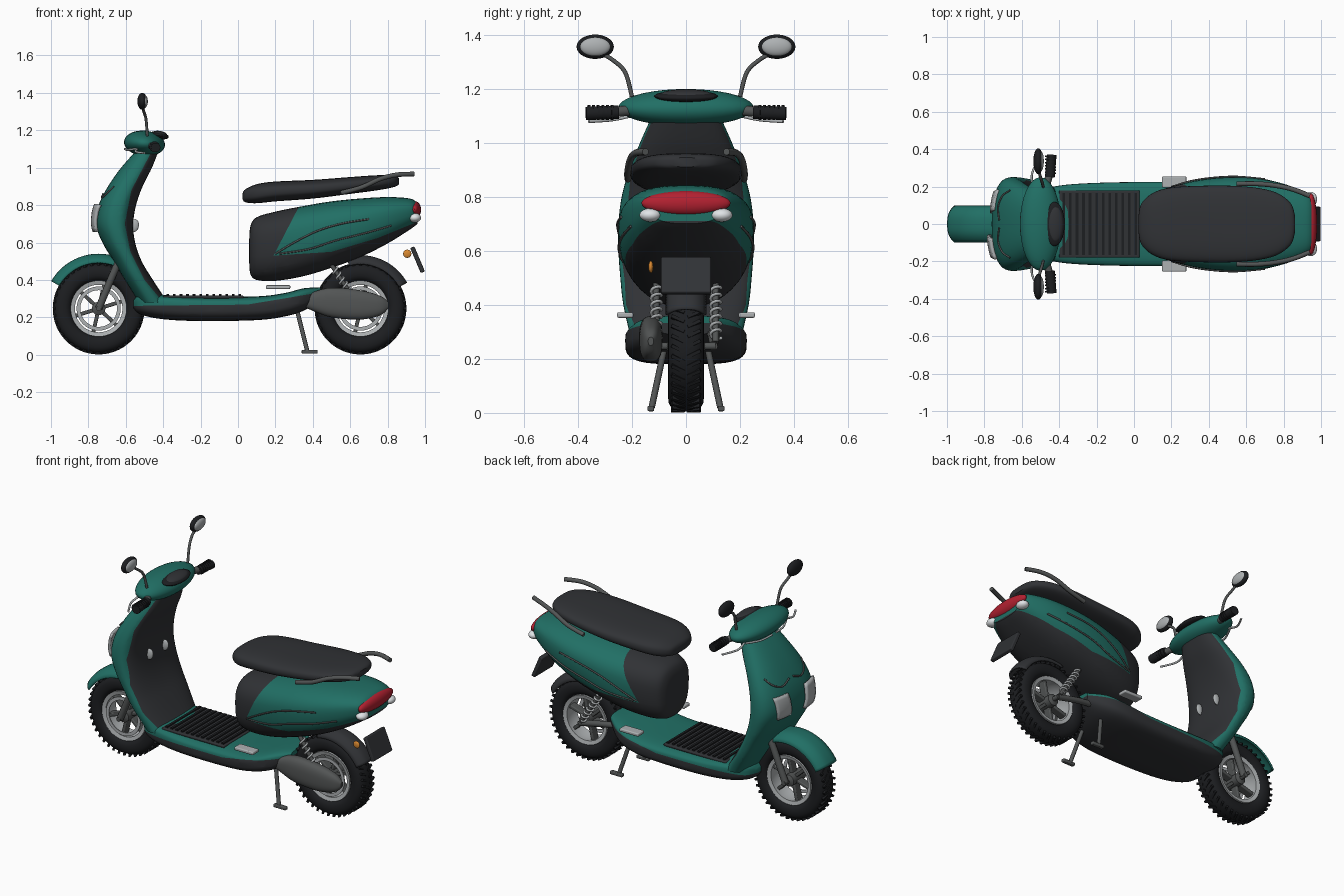
import bpy, bmesh
from math import sin, cos, pi, radians, copysign
from mathutils import Matrix, Vector

if "Cube" in bpy.data.objects:
    bpy.data.objects.remove(bpy.data.objects["Cube"])

def material(name, *rgb):
    m = bpy.data.materials.new(name)
    m.diffuse_color = (*rgb, 1)
    m.use_nodes = True
    m.node_tree.nodes["Principled BSDF"].inputs["Base Color"].default_value = m.diffuse_color
    return m

GREEN = material("green", 0.015, 0.16, 0.13)
DARK = material("dark_plastic", 0.03, 0.032, 0.036)
BLACK = material("rubber", 0.012, 0.013, 0.015)
STEEL = material("dark_steel", 0.085, 0.09, 0.09)
SILVER = material("silver", 0.42, 0.44, 0.45)
RED = material("red", 0.45, 0.015, 0.03)
ORANGE = material("orange", 0.7, 0.25, 0.03)
WHITE = material("white", 0.75, 0.78, 0.8)

def finish(name, bm, *mats):
    bmesh.ops.recalc_face_normals(bm, faces=bm.faces)
    me = bpy.data.meshes.new(name)
    bm.to_mesh(me)
    bm.free()
    o = bpy.data.objects.new(name, me)
    bpy.context.collection.objects.link(o)
    for m in mats:
        me.materials.append(m)
    return o

def spline(rows, n=5):
    """Catmull-Rom interpolation of rows of numbers."""
    rows = [Vector(r) for r in rows]
    out = []
    for i in range(len(rows) - 1):
        a, b, c, d = (rows[max(i - 1, 0)], rows[i], rows[i + 1], rows[min(i + 2, len(rows) - 1)])
        for k in range(n):
            t = k / n
            out.append(b + (c - a) * (t / 2) + (2 * a - 5 * b + 4 * c - d) * (t * t / 2)
                       + (3 * b - a - 3 * c + d) * (t ** 3 / 2))
    return out + [rows[-1]]

def super_ring(n, e):
    f = lambda v: copysign(abs(v) ** (2 / e), v)
    return [(f(cos(2 * pi * k / n)), f(sin(2 * pi * k / n))) for k in range(n)]

def skin(name, rows, mats, wrap_u=False, wrap_v=True, caps=False, region=(), solid=0):
    """Skin rows of points; faces left of the xz polyline 'region' get the second material."""
    bm = bmesh.new()
    vs = [[bm.verts.new(p) for p in r] for r in rows]
    nu, nv = len(vs), len(vs[0])
    for i in range(nu if wrap_u else nu - 1):
        for j in range(nv if wrap_v else nv - 1):
            i2, j2 = (i + 1) % nu, (j + 1) % nv
            bm.faces.new((vs[i][j], vs[i2][j], vs[i2][j2], vs[i][j2]))
    if caps:
        bm.faces.new(vs[0])
        bm.faces.new(vs[-1])
    planes = [(Vector((a[0], 0, a[1])), Vector((a[1] - b[1], 0, b[0] - a[0])))
              for a, b in zip(region, region[1:])]
    for co, no in planes:
        bmesh.ops.bisect_plane(bm, geom=bm.verts[:] + bm.edges[:] + bm.faces[:], dist=1e-5, plane_co=co, plane_no=no)
    if planes:
        for f in bm.faces:
            c = f.calc_center_median()
            f.material_index = int(all((c - co).dot(no) > 0 for co, no in planes))
    o = finish(name, bm, *mats)
    if solid:
        o.modifiers.new("thickness", 'SOLIDIFY').thickness = solid
    return o

def x_loft(name, stations, mats, e=2.6, mid=0.5, cy=0, region=()):
    """Loft of (x, z_bottom, z_top, half_width) stations."""
    rows = []
    for x, zb, zt, hw in spline(stations):
        zm = zb + mid * (zt - zb)
        rows.append([(x, cy + hw * u, zm + v * (zt - zm if v > 0 else zm - zb)) for u, v in super_ring(40, e)])
    return skin(name, rows, mats, caps=True, region=region)

def tube(name, pts, r, mat, n=6):
    cu = bpy.data.curves.new(name, 'CURVE')
    cu.dimensions, cu.bevel_depth, cu.bevel_resolution, cu.use_fill_caps = '3D', r, 3, True
    pts = spline(pts, n)
    s = cu.splines.new('POLY')
    s.points.add(len(pts) - 1)
    for p, q in zip(s.points, pts):
        p.co = (*q, 1)
    cu.materials.append(mat)
    o = bpy.data.objects.new(name, cu)
    bpy.context.collection.objects.link(o)

def ball(name, loc, size, mat, tilt=0):
    bm = bmesh.new()
    M = Matrix.Translation(loc) @ Matrix.Rotation(tilt, 4, 'Y') @ Matrix.Diagonal((*size, 1))
    bmesh.ops.create_uvsphere(bm, u_segments=32, v_segments=18, radius=1, matrix=M)
    return finish(name, bm, mat)

def cubes(name, matrices, mat, bevel=0):
    bm = bmesh.new()
    for M in matrices:
        bmesh.ops.create_cube(bm, size=1, matrix=M)
    o = finish(name, bm, mat)
    if bevel:
        b = o.modifiers.new("bevel", 'BEVEL')
        b.width, b.segments = bevel, 3
    return o

def place(loc, size, ang=0, axis='Y'):
    return Matrix.Translation(loc) @ Matrix.Rotation(ang, 4, axis) @ Matrix.Diagonal((*size, 1))

def lathe(name, prof, c, mat, n=64):
    skin(name, [[(c[0] + r * cos(2 * pi * k / n), y, c[1] + r * sin(2 * pi * k / n)) for r, y in prof]
                for k in range(n)], [mat], wrap_u=True)

# wheels: tyre, tread blocks, rim, spokes, hub
for w, cx in (("front", -0.745), ("rear", 0.655)):
    c = (cx, 0.247)
    lathe(w + "_tyre", [(0.192 + 0.05 * u, 0.066 * v) for u, v in super_ring(24, 2.5)], c, BLACK)
    lathe(w + "_rim", [(0.127, -0.05), (0.15, -0.056), (0.15, 0.056), (0.127, 0.05), (0.135, 0)], c, SILVER)
    lathe(w + "_brake_disc", [(0.098, -0.062), (0.118, -0.062), (0.118, -0.056), (0.098, -0.056)], c, SILVER)
    lathe(w + "_hub", [(0.012, -0.07), (0.036, -0.06), (0.036, 0.06), (0.012, 0.07)], c, STEEL, 24)
    tube(w + "_axle", [(cx, -0.11, 0.247), (cx, 0.11, 0.247)], 0.014, STEEL, 1)
    turn = lambda a: Matrix.Translation((cx, 0, 0.247)) @ Matrix.Rotation(-a, 4, 'Y')
    cubes(w + "_spokes", [turn(2 * pi * k / 6 + 0.3) @ place((0.082, 0, 0), (0.11, 0.05, 0.02)) for k in range(6)], STEEL, 0.005)
    cubes(w + "_tread", [turn(2 * pi * (k + s / 4) / 40) @ place((0.238, s * 0.03, 0), (0.014, 0.052, 0.013), s * 0.45, 'X')
                         for k in range(40) for s in (-1, 1)], BLACK)

# fenders
def fender(name, cx, a0, a1, R, hw, mat):
    rows = []
    for i in range(25):
        a = radians(a0 + (a1 - a0) * i / 24)
        rows.append([(cx + (R - 0.045 * abs(v) ** 3) * cos(a), hw * v, 0.247 + (R - 0.045 * abs(v) ** 3) * sin(a))
                     for v in [j / 6 - 1 for j in range(13)]])
    skin(name, rows, [mat], wrap_v=False, solid=0.01)
fender("front_fender", -0.745, 150, 66, 0.293, 0.1, GREEN)
fender("rear_fender", 0.655, 105, 29, 0.285, 0.075, DARK)

# front shield: (z, x_front, x_edge, x_back, half_width)
SHIELD = spline([(1.09, -0.545, -0.49, -0.425, 0.13), (1.0, -0.625, -0.54, -0.46, 0.17), (0.9, -0.695, -0.60, -0.51, 0.21),
                 (0.8, -0.745, -0.64, -0.545, 0.238), (0.7, -0.76, -0.65, -0.56, 0.25), (0.6, -0.725, -0.625, -0.55, 0.25),
                 (0.5, -0.665, -0.58, -0.515, 0.243), (0.4, -0.605, -0.53, -0.455, 0.232), (0.28, -0.53, -0.455, -0.375, 0.205)])
def shield_row(s, e=2.5):
    z, xf, xe, xb, hw = s
    return [(xe + u * (xb - xe if u > 0 else xe - xf), hw * v, z) for u, v in super_ring(48, e)]
skin("front_shield", [shield_row(s) for s in SHIELD], [GREEN, DARK], caps=True,
     region=[(-0.455, 1.1), (-0.57, 0.88), (-0.605, 0.7), (-0.575, 0.55), (-0.5, 0.4), (-0.4, 0.28)])
def shield_front(y, z, off=0):
    s = min(SHIELD, key=lambda r: abs(r[0] - z))
    return (s[2] - (s[2] - s[1]) * (1 - abs(y / s[4]) ** 2.5) ** 0.4 - off, y, s[0])

# floor, tread mat and belly
x_loft("floor_and_belly", [(-0.56, 0.25, 0.29, 0.1), (-0.52, 0.215, 0.325, 0.17), (-0.4, 0.19, 0.32, 0.205),
       (-0.2, 0.18, 0.31, 0.22), (0.1, 0.185, 0.312, 0.225), (0.25, 0.205, 0.33, 0.22), (0.35, 0.235, 0.355, 0.185),
       (0.44, 0.29, 0.36, 0.11)], [DARK, GREEN], e=3.6, mid=0.62, region=[(-0.5, 0.262), (0.05, 0.268), (0.42, 0.33)])
cubes("floor_mat", [place((-0.185, 0, 0.309), (0.43, 0.36, 0.016))], DARK, 0.006)
cubes("floor_ridges", [place((-0.375 + 0.035 * k, 0, 0.319), (0.014, 0.33, 0.012)) for k in range(12)], BLACK)

# rear body
BODY = [(0.06, 0.49, 0.62, 0.06), (0.067, 0.43, 0.69, 0.115), (0.1, 0.4, 0.735, 0.16), (0.2, 0.395, 0.765, 0.2),
        (0.35, 0.42, 0.795, 0.235), (0.5, 0.465, 0.82, 0.25), (0.65, 0.52, 0.835, 0.245), (0.8, 0.595, 0.843, 0.215),
        (0.92, 0.67, 0.835, 0.165), (0.96, 0.7, 0.81, 0.13)]
x_loft("rear_body", BODY, [DARK, GREEN], mid=0.58,
       region=[(0.33, 0.8), (0.19, 0.53), (0.5, 0.55), (0.75, 0.625), (0.97, 0.715)])
def body_side(x, z):
    r = min(spline(BODY, 20), key=lambda r: abs(r[0] - x))
    zm = r[1] + 0.58 * (r[2] - r[1])
    v = abs(z - zm) / (r[2] - zm if z > zm else zm - r[1])
    return r[3] * max(0, 1 - v ** 2.6) ** (1 / 2.6)

# seat
x_loft("seat", [(0.025, 0.83, 0.865, 0.05), (0.04, 0.815, 0.885, 0.11), (0.1, 0.81, 0.912, 0.165), (0.2, 0.82, 0.926, 0.195),
       (0.4, 0.835, 0.935, 0.205), (0.6, 0.86, 0.95, 0.2), (0.75, 0.88, 0.96, 0.172), (0.835, 0.897, 0.958, 0.115),
       (0.86, 0.91, 0.945, 0.05)], [DARK], e=2.8)

# handlebar cowl and dashboard
ball("handlebar_cowl", (-0.5, 0, 1.13), (0.11, 0.25, 0.068), GREEN, 0.1)
ball("dashboard_rim", (-0.425, 0, 1.172), (0.055, 0.118, 0.02), BLACK, 0.15)
ball("dashboard_glass", (-0.42, 0, 1.178), (0.042, 0.095, 0.019), DARK, 0.15)

# tail light, plate, single side reflector
ball("tail_light", (0.945, 0, 0.776), (0.034, 0.165, 0.045), RED)
cubes("licence_plate", [place((0.96, 0, 0.508), (0.024, 0.185, 0.145), -0.4)], DARK, 0.006)
ball("reflector", (0.905, -0.13, 0.54), (0.022, 0.009, 0.022), ORANGE)

# drive cover on one side
x_loft("drive_cover", [(0.325, 0.27, 0.3, 0.015), (0.4, 0.235, 0.335, 0.034), (0.5, 0.2, 0.358, 0.043), (0.65, 0.188, 0.345, 0.042),
       (0.76, 0.21, 0.315, 0.03), (0.805, 0.25, 0.28, 0.01)], [STEEL], cy=-0.13)
tube("swing_arm", [(0.36, 0.09, 0.3), (0.5, 0.1, 0.28), (0.655, 0.1, 0.247)], 0.018, STEEL)

# mirrored parts
for s, side in ((-1, "right"), (1, "left")):
    n = lambda part: side + "_" + part
    tube(n("grip"), [(-0.45, s * 0.25, 1.113), (-0.44, s * 0.37, 1.108)], 0.026, BLACK, 1)
    for k in range(6):
        y = 0.27 + 0.017 * k
        tube(n("grip_rib"), [(-0.447, s * y, 1.112), (-0.446, s * (y + 0.008), 1.112)], 0.029, BLACK, 1)
    tube(n("handlebar"), [(-0.47, s * 0.2, 1.12), (-0.45, s * 0.27, 1.113)], 0.02, STEEL, 1)
    tube(n("brake_lever"), [(-0.54, s * 0.2, 1.1), (-0.545, s * 0.27, 1.085), (-0.5, s * 0.36, 1.078)], 0.006, SILVER)
    tube(n("mirror_stalk"), [(-0.485, s * 0.2, 1.17), (-0.492, s * 0.225, 1.26), (-0.505, s * 0.27, 1.305), (-0.51, s * 0.32, 1.335)], 0.008, STEEL)
    ball(n("mirror"), (-0.512, s * 0.336, 1.355), (0.026, 0.069, 0.045), BLACK)
    ball(n("mirror_glass"), (-0.5, s * 0.336, 1.355), (0.018, 0.056, 0.035), SILVER)
    tube(n("fork"), [(-0.6, s * 0.088, 0.57), (-0.655, s * 0.09, 0.46), (-0.745, s * 0.09, 0.247)], 0.02, STEEL)
    # headlight panel and trim lines over the shield
    rows = [[shield_front(s * (0.055 + 0.11 * j / 6 + 0.02 * (i / 6)), 0.66 + 0.14 * i / 6, 0.012) for j in range(7)]
            for i in range(7)]
    skin(n("headlight"), rows, [SILVER], wrap_v=False, solid=0.016 * s)
    tube(n("shield_trim"), [shield_front(s * y, z, 0.003) for y, z in ((0.02, 0.86), (0.09, 0.84), (0.15, 0.86), (0.18, 0.9))], 0.005, STEEL)
    tube(n("cowl_trim"), [(-0.605, s * 0.02, 1.1), (-0.59, s * 0.11, 1.095), (-0.55, s * 0.2, 1.1)], 0.006, SILVER)
    ball(n("bag_hook"), (-0.555, s * 0.075, 0.69), (0.025, 0.012, 0.035), SILVER, 0.2)
    # body trim lines
    for k, line in enumerate((((0.2, 0.54), (0.3, 0.6), (0.42, 0.66), (0.55, 0.7), (0.7, 0.725)),
                              ((0.22, 0.54), (0.38, 0.565), (0.52, 0.61), (0.68, 0.65), (0.82, 0.69)))):
        tube(n("body_trim_%d" % (k + 1)), [(x, s * (body_side(x, z) + 0.003), z) for x, z in line], 0.005, STEEL)
    tube(n("grab_rail"), [(0.55, s * 0.215, 0.865), (0.66, s * 0.215, 0.895), (0.76, s * 0.205, 0.94), (0.85, s * 0.185, 0.962),
                          (0.94, s * 0.15, 0.966)], 0.013, STEEL)
    ball(n("rear_signal"), (0.945, s * 0.132, 0.732), (0.034, 0.04, 0.025), WHITE)
    # shock absorber
    a, b = Vector((0.5, s * 0.11, 0.48)), Vector((0.645, s * 0.11, 0.26))
    d = (b - a).normalized()
    u, v = Vector((0, 1, 0)), d.cross(Vector((0, 1, 0)))
    tube(n("shock_rod"), [a, b], 0.012, STEEL, 1)
    tube(n("shock_spring"), [a.lerp(b, 0.08 + 0.84 * k / 84) + 0.019 * (u * cos(k * pi / 6) + v * sin(k * pi / 6))
                             for k in range(85)], 0.006, SILVER, 1)
    tube(n("stand_leg"), [(0.315, s * 0.08, 0.24), (0.37, s * 0.127, 0.02)], 0.012, STEEL, 1)
    cubes(n("stand_foot"), [place((0.383, s * 0.13, 0.016), (0.085, 0.025, 0.02))], STEEL, 0.005)
    cubes(n("foot_peg"), [place((0.215, s * 0.225, 0.362), (0.13, 0.06, 0.02))], SILVER, 0.006)

# latch on the inner panel
cubes("glove_latch", [place((-0.52, 0, 0.92), (0.03, 0.04, 0.08), 0.45)], BLACK, 0.008)

# smooth shading
for o in bpy.context.collection.objects:
    o.select_set(o.type == 'MESH')
    if o.type == 'MESH':
        bpy.context.view_layer.objects.active = o
bpy.ops.object.shade_smooth_by_angle(angle=radians(40))
